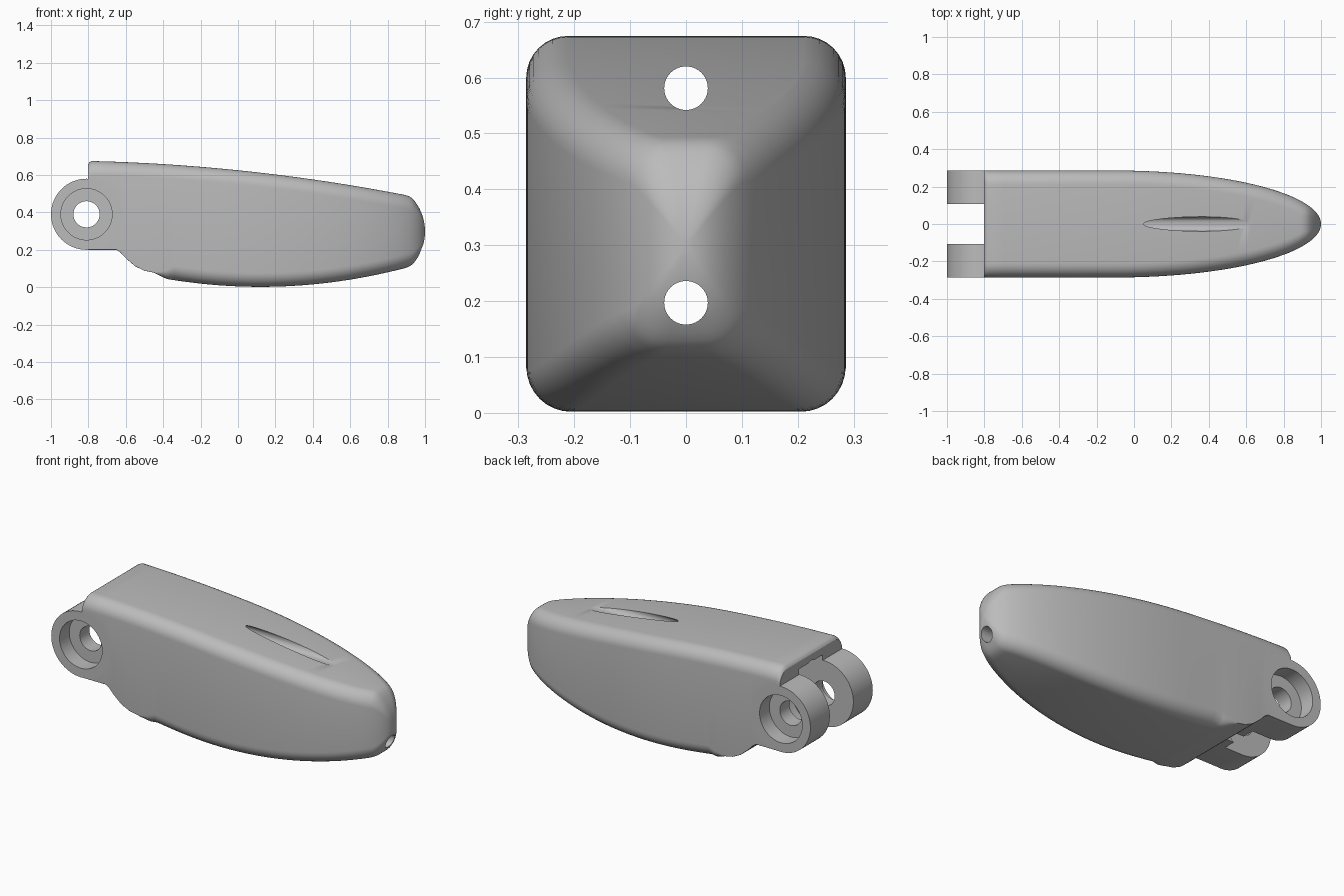
import bpy, bmesh, math

old = bpy.data.objects.get("Cube")
if old:
    bpy.data.objects.remove(old, do_unlink=True)

grey = bpy.data.materials.new("plain grey")
grey.use_nodes = True
COLOUR = (0.5, 0.5, 0.5, 1)
grey.diffuse_color = COLOUR
grey.node_tree.nodes["Principled BSDF"].inputs["Base Color"].default_value = COLOUR

WIDTH = 0.286           # half width of the body
REAR, SPLIT = -0.803, -0.45
PIVOT = (-0.81, 0.39)   # x, z of the hinge axis
MID = 0.298             # height of the nose
NOSE_R = 0.266          # radius of the nose arc in side view
FILLET = 0.075


def soft_min(a, b, k=0.02):
    h = max(k - abs(a - b), 0) / k
    return min(a, b) - h * h * k / 4


def nose(x):
    # half height allowed by the nose arc; no limit behind it
    run = x - (1 - NOSE_R)
    return math.sqrt(max(NOSE_R ** 2 - run ** 2, 0)) if run > 0.02 else 1


def half_width(x):
    t = max(x + 0.1, 0) / 1.1
    return WIDTH * math.sqrt(max(1 - t * t, 0))


def top(x):
    t = x + 0.8
    z = 0.675 - 0.0217 * t - 0.0506 * t * t
    if x < -0.78:       # rounded rear lip
        z -= 0.02 * ((-0.78 - x) / 0.023) ** 2
    return soft_min(z, MID + nose(x))


HEEL = [(-0.81, 0.2), (-0.65, 0.2), (-0.63, 0.187), (-0.6, 0.155),
        (-0.55, 0.112), (-0.5, 0.088), (SPLIT, 0.078)]


def bottom(x):
    # hinge step and rounded heel, then the long belly arc
    for (xa, za), (xb, zb) in zip(HEEL, HEEL[1:]):
        if x <= xb:
            return za + (zb - za) * (x - xa) / (xb - xa)
    belly = 0.002 + 0.168 * (x - 0.12) ** 2
    if x < -0.38:
        belly += 0.02 * (-0.38 - x) / 0.07
    return -soft_min(-belly, nose(x) - MID)


def section(x, steps=9):
    w, zt, zb = half_width(x), top(x), bottom(x)
    limit = 0.65 * min(w, (zt - zb) / 2)
    r_top = min(FILLET, limit)
    grow = min(max((x - SPLIT) / 0.11, 0), 1)
    r_low = min(0.002 + (FILLET - 0.002) * grow, limit)
    corners = [(1, 1, r_top, 0), (-1, 1, r_top, 90),
               (-1, -1, r_low, 180), (1, -1, r_low, 270)]
    pts = []
    for sy, sz, r, start in corners:
        cy = sy * (w - r)
        cz = zt - r if sz > 0 else zb + r
        for i in range(steps):
            a = math.radians(start + 90 * i / (steps - 1))
            pts.append((x, cy + r * math.cos(a), cz + r * math.sin(a)))
    return pts


def loft(name, stations):
    bm = bmesh.new()
    rings = [[bm.verts.new(p) for p in section(x)] for x in stations]
    n = len(rings[0])
    for a, b in zip(rings, rings[1:]):
        for i in range(n):
            j = (i + 1) % n
            bm.faces.new((a[i], a[j], b[j], b[i]))
    bm.faces.new(rings[0])
    bm.faces.new(rings[-1][::-1])
    bmesh.ops.recalc_face_normals(bm, faces=bm.faces)
    mesh = bpy.data.meshes.new(name)
    bm.to_mesh(mesh)
    bm.free()
    ob = bpy.data.objects.new(name, mesh)
    bpy.context.collection.objects.link(ob)
    return ob


def rod(name, radius, length, loc, axis, sides=64):
    rot = (math.pi / 2, 0, 0) if axis == "y" else (0, math.pi / 2, 0)
    bpy.ops.mesh.primitive_cylinder_add(vertices=sides, radius=radius,
                                        depth=length, location=loc, rotation=rot)
    ob = bpy.context.object
    ob.name = name
    ob.hide_render = True
    return ob


def combine(target, tool, operation):
    bpy.context.view_layer.update()
    mod = target.modifiers.new(operation.lower(), "BOOLEAN")
    mod.operation = operation
    mod.solver = "EXACT"
    mod.object = tool
    bpy.context.view_layer.objects.active = target
    bpy.ops.object.modifier_apply(modifier=mod.name)
    bpy.data.objects.remove(tool, do_unlink=True)


# Tapered body: stations at the lip, heel, long middle and dense nose
stations = [REAR, -0.8, -0.793, -0.78, -0.7] + [x for x, z in HEEL[1:]]
stations += [-0.43, -0.41, -0.38, -0.36, -0.34, -0.3]
stations += [-0.2 + 0.05 * i for i in range(21)]
stations += [0.82 + 0.01 * i for i in range(16)]
stations += [0.978, 0.985, 0.99, 0.994, 0.997, 0.999, 0.9998]
body = loft("handle_body", stations)

# Rounded hinge end, split into two lugs by a clearance cut
px, pz = PIVOT
combine(body, rod("hinge_barrel", 0.19, 2 * WIDTH, (px, 0, pz), "y"), "UNION")
combine(body, rod("hinge_gap", 0.222, 0.216, (px, 0, pz), "y"), "DIFFERENCE")

# Pin hole and outer counterbores
combine(body, rod("pin_hole", 0.07, 1, (px, 0, pz), "y", 48), "DIFFERENCE")
for side in (-1, 1):
    bore = rod("counterbore", 0.137, 0.2, (px, side * (WIDTH + 0.01), pz), "y")
    combine(body, bore, "DIFFERENCE")

# Two lengthwise bores; the upper one breaks out as a slot in the top
for z in (0.581, 0.197):
    combine(body, rod("long_bore", 0.039, 3, (0, 0, z), "x", 40), "DIFFERENCE")

# Smooth shading with crisp cut edges
bpy.ops.object.select_all(action="DESELECT")
body.select_set(True)
bpy.context.view_layer.objects.active = body
bpy.ops.object.shade_smooth_by_angle(angle=math.radians(28))
body.data.materials.clear()
body.data.materials.append(grey)
for face in body.data.polygons:
    face.material_index = 0
